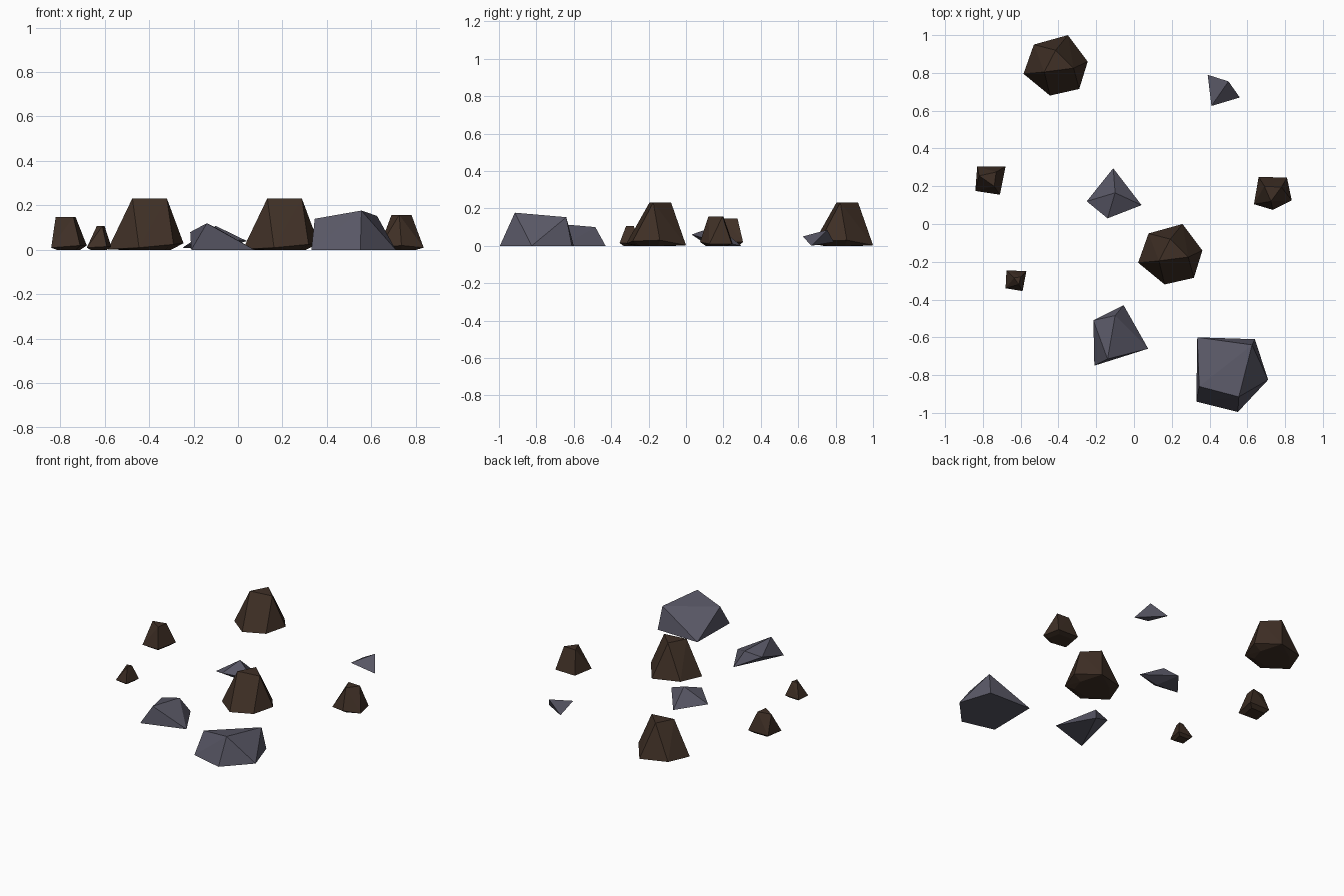
import bpy, bmesh

if "Cube" in bpy.data.objects:
    bpy.data.objects.remove(bpy.data.objects["Cube"])

def material(name, rgb):
    m = bpy.data.materials.new(name)
    m.diffuse_color = (*rgb, 1)
    m.use_nodes = True
    m.node_tree.nodes["Principled BSDF"].inputs["Base Color"].default_value = m.diffuse_color
    return m

brown = material("dark brown stone", (0.050, 0.029, 0.019))
grey = material("slate grey stone", (0.098, 0.095, 0.130))

def rock(name, points, mat, offset=(0, 0, 0)):
    """Flat-faced boulder: convex hull of a few corner points."""
    bm = bmesh.new()
    for p in points:
        bm.verts.new([a + b for a, b in zip(p, offset)])
    res = bmesh.ops.convex_hull(bm, input=bm.verts[:])
    loose = [v for v in bm.verts if not v.link_faces]
    bmesh.ops.delete(bm, geom=loose, context='VERTS')
    bmesh.ops.recalc_face_normals(bm, faces=bm.faces[:])
    me = bpy.data.meshes.new(name)
    bm.to_mesh(me)
    bm.free()
    me.materials.append(mat)
    bpy.context.collection.objects.link(bpy.data.objects.new(name, me))

def stump_rock(name, rim, top, height, offset=(0, 0, 0)):
    """Brown boulder: flat top, wide rim near the ground, slightly inset foot."""
    cx = sum(p[0] for p in rim) / len(rim)
    cy = sum(p[1] for p in rim) / len(rim)
    foot = [(cx + (x - cx) * 0.65, cy + (y - cy) * 0.65, 0) for x, y, z in rim]
    rock(name, rim + [(x, y, height) for x, y in top] + foot, brown, offset)

# Two identical large brown boulders
rim = [(-.53, .95, .01), (-.35, 1.0, .003), (-.245, .86, .03),
       (-.29, .715, .025), (-.445, .68, .01), (-.585, .795, .003)]
top = [(-.415, .92), (-.32, .825), (-.475, .805)]
stump_rock("large_brown_rock_back", rim, top, .232)
stump_rock("large_brown_rock_middle", rim, top, .232, (.607, -1.0, 0))

# Small brown stones
stump_rock("brown_stone_right",
           [(.66, .25, .01), (.81, .245, .01), (.835, .125, .01), (.735, .075, .02), (.635, .105, .01)],
           [(.69, .2), (.78, .195), (.725, .12)], .157)
stump_rock("brown_stone_left",
           [(-.83, .305, .02), (-.68, .305, .02), (-.71, .155, .02), (-.84, .175, .01)],
           [(-.82, .255), (-.73, .275), (-.74, .2)], .147)
stump_rock("brown_pebble",
           [(-.675, -.245, .015), (-.57, -.25, .015), (-.59, -.355, .015), (-.68, -.34, .01)],
           [(-.635, -.285), (-.6, -.28), (-.61, -.32)], .107)

# Grey angular boulders
rock("large_grey_rock",
     [(.335, -.6, 0), (.64, -.61, 0), (.71, -.825, 0), (.55, -.995, 0), (.33, -.94, 0),
      (.345, -.86, .14), (.555, -.915, .177), (.625, -.64, .153)], grey)
rock("grey_rock_front",
     [(-.215, -.51, .08), (-.055, -.43, 0), (.075, -.66, 0), (-.21, -.75, 0),
      (-.10, -.485, .1), (-.14, -.715, .12)], grey)
rock("grey_rock_middle",
     [(-.25, .12, .01), (-.11, .295, 0), (.04, .10, .04), (-.14, .03, .06),
      (-.1, .165, .108), (-.08, .12, 0)], grey)
rock("grey_shard_back",
     [(.39, .79, .02), (.5, .755, .085), (.56, .67, 0), (.41, .625, .05)], grey)
